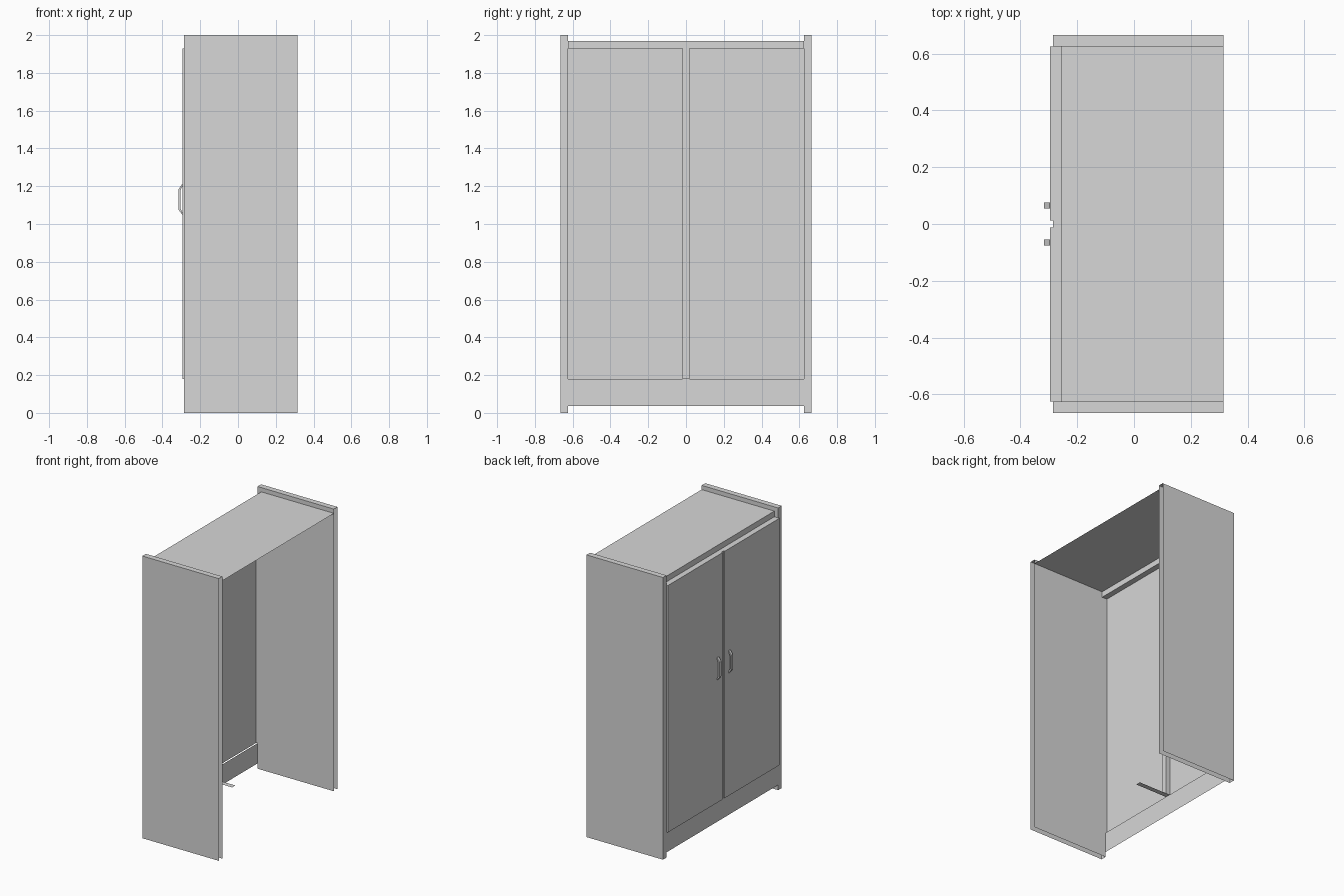
import bpy
import bmesh
from mathutils import Vector

cube = bpy.data.objects.get("Cube")
if cube:
    bpy.data.objects.remove(cube, do_unlink=True)

grey = bpy.data.materials.new("plain grey")
grey.use_nodes = True
GREY = (0.68, 0.68, 0.68, 1)
grey.diffuse_color = GREY
grey.node_tree.nodes["Principled BSDF"].inputs["Base Color"].default_value = GREY

SIDES = {"left": Vector((0, 1, 0)), "right": Vector((0, -1, 0)),
         "top": Vector((0, 0, 1)), "bottom": Vector((0, 0, -1)),
         "door": Vector((-1, 0, 0)), "back": Vector((1, 0, 0))}


def finish(name, bm):
    mesh = bpy.data.meshes.new(name)
    bm.to_mesh(mesh)
    bm.free()
    mesh.materials.append(grey)
    obj = bpy.data.objects.new(name, mesh)
    bpy.context.collection.objects.link(obj)


def shell(name, x, y, z, keep):
    """Box given by its (low, high) ranges, with only the named sides kept."""
    bm = bmesh.new()
    bmesh.ops.create_cube(bm, size=1)
    bm.normal_update()
    kept = [SIDES[k] for k in keep.split()]
    gone = [f for f in bm.faces if not any(f.normal.dot(d) > 0.9 for d in kept)]
    bmesh.ops.delete(bm, geom=gone, context='FACES')
    for v in bm.verts:
        v.co = [r[0] if c < 0 else r[1] for c, r in zip(v.co, (x, y, z))]
    finish(name, bm)


def handle(name, y_mid):
    """Bent strap handle: half profile mirrored in height, extruded across."""
    outer = [(-0.293, 0.079), (-0.297, 0.079), (-0.316, 0.052)]
    inner = [(-0.305, 0.046), (-0.295, 0.07), (-0.293, 0.07)]
    mid, half = 1.13, 0.01
    loop = outer + [(x, -h) for x, h in reversed(outer)]
    loop += [(x, -h) for x, h in reversed(inner)] + inner
    bm = bmesh.new()
    face = bm.faces.new([bm.verts.new((x, y_mid - half, mid + h)) for x, h in loop])
    side = bmesh.ops.extrude_face_region(bm, geom=[face])
    verts = [g for g in side["geom"] if isinstance(g, bmesh.types.BMVert)]
    bmesh.ops.translate(bm, verts=verts, vec=(0, 2 * half, 0))
    bmesh.ops.recalc_face_normals(bm, faces=bm.faces)
    finish(name, bm)


FRONT, BACK = -0.285, 0.315     # depth of the side panels
RECESS = -0.255                 # plane behind the doors
INNER, OUTER = 0.625, 0.665     # faces of the side panels
BASE, HEAD, ROOF = 0.18, 1.93, 1.97
WIDTH = (-INNER, INNER)
POST = (-0.018, 0.018)

# Hollow side panels, open at the back and underneath
PANEL = "left right top door"
shell("left_side_panel", (FRONT, BACK), (INNER, OUTER), (0, 2), PANEL)
shell("right_side_panel", (FRONT, BACK), (-OUTER, -INNER), (0, 2), PANEL)

# Single-sheet top, head rail and plinth; the back stays open
shell("top_panel", (RECESS, BACK), WIDTH, (HEAD, ROOF), "top")
shell("head_rail", (RECESS, BACK), WIDTH, (HEAD, ROOF), "door")
shell("plinth", (FRONT, BACK), WIDTH, (0.037, BASE), "door")

# Post between the doors, with its flat foot reaching inwards
shell("centre_post", (FRONT, RECESS), POST, (BASE, HEAD), "left right top bottom door back")
shell("post_foot", (RECESS, -0.034), POST, (BASE, HEAD), "bottom")

# Hollow doors, open behind and underneath
DOOR = (-0.295, RECESS)
shell("left_door", DOOR, (0.012, INNER), (BASE, HEAD), PANEL)
shell("right_door", DOOR, (-INNER, -0.012), (BASE, HEAD), PANEL)
handle("left_handle", 0.065)
handle("right_handle", -0.065)
